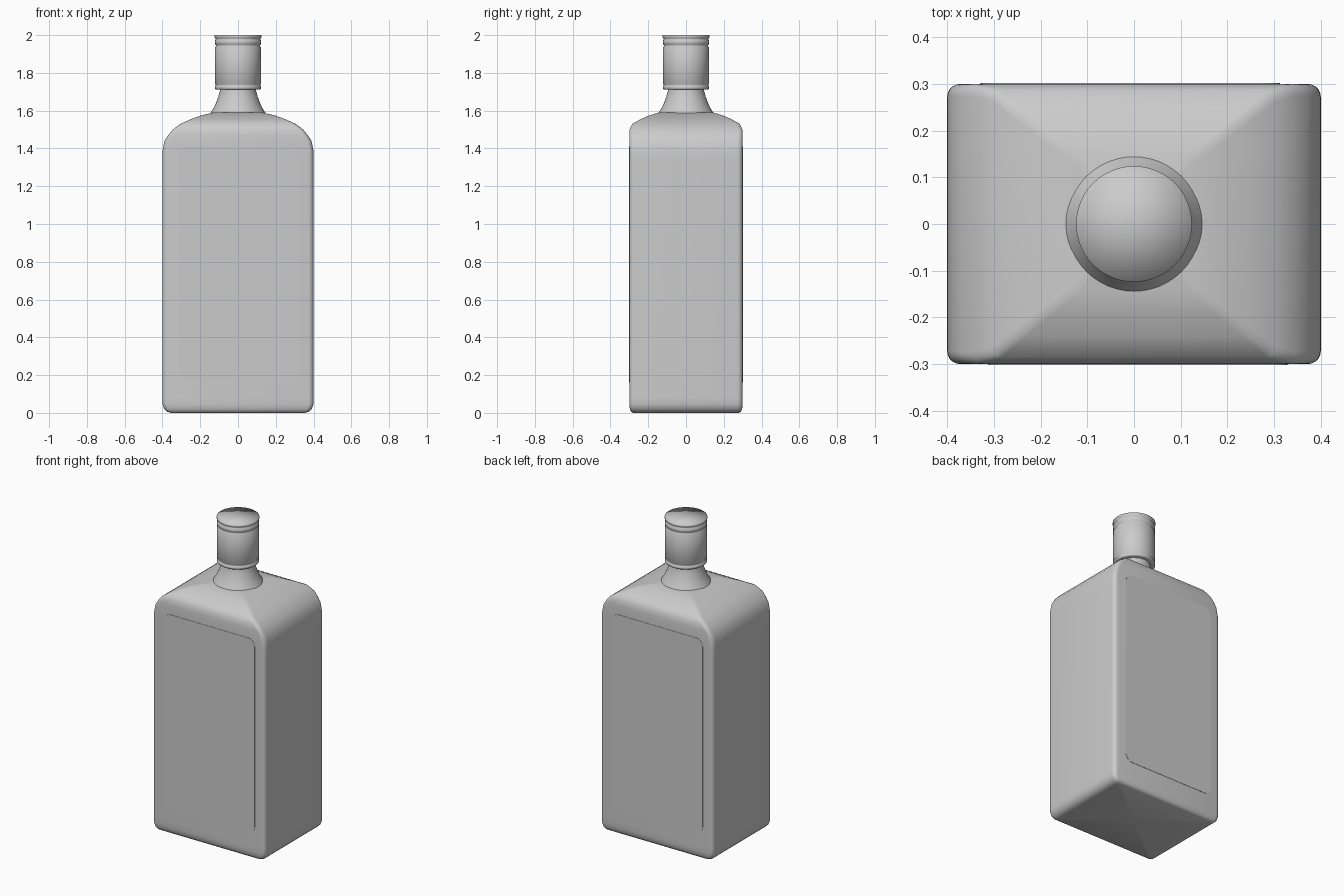
import bpy, bmesh, math

if "Cube" in bpy.data.objects:
    bpy.data.objects.remove(bpy.data.objects["Cube"])


def rounded_rect(cx, cy, hx, hy, r, seg):
    """Counter-clockwise outline of a rectangle with rounded corners."""
    pts = []
    for k, (sx, sy) in enumerate([(1, 1), (-1, 1), (-1, -1), (1, -1)]):
        for i in range(seg + 1):
            a = math.pi / 2 * (k + i / seg)
            pts.append((cx + sx * (hx - r) + r * math.cos(a),
                        cy + sy * (hy - r) + r * math.sin(a)))
    return pts


def circle(r, n):
    return [(r * math.cos(2 * math.pi * i / n), r * math.sin(2 * math.pi * i / n)) for i in range(n)]


def loft(name, rings, angle=None):
    """Skin a stack of closed 3D rings and cap both ends."""
    bm = bmesh.new()
    loops = [[bm.verts.new(p) for p in ring] for ring in rings]
    n = len(loops[0])
    for a, b in zip(loops, loops[1:]):
        for i in range(n):
            j = (i + 1) % n
            bm.faces.new((a[i], a[j], b[j], b[i]))
    caps = [bm.faces.new(loops[0]), bm.faces.new(loops[-1])]
    bmesh.ops.poke(bm, faces=caps)
    bmesh.ops.recalc_face_normals(bm, faces=bm.faces)
    mesh = bpy.data.meshes.new(name)
    bm.to_mesh(mesh)
    bm.free()
    ob = bpy.data.objects.new(name, mesh)
    bpy.context.collection.objects.link(ob)
    bpy.context.view_layer.objects.active = ob
    ob.select_set(True)
    if angle is None:
        bpy.ops.object.shade_smooth()
    else:
        bpy.ops.object.shade_smooth_by_angle(angle=math.radians(angle))
    ob.select_set(False)
    return ob


# Body: rounded rectangles (z, half width, half depth, corner radius)
sections = [(0.0, 0.355, 0.28, 0.02), (0.006, 0.375, 0.29, 0.022),
            (0.02, 0.39, 0.297, 0.025), (0.045, 0.4, 0.3, 0.028),
            (0.08, 0.4, 0.3, 0.028), (1.34, 0.4, 0.3, 0.028),
            (1.39, 0.399, 0.3, 0.028), (1.44, 0.389, 0.3, 0.028),
            (1.47, 0.37, 0.3, 0.026), (1.5, 0.345, 0.298, 0.024),
            (1.53, 0.305, 0.285, 0.022), (1.555, 0.25, 0.24, 0.02),
            (1.575, 0.195, 0.195, 0.018), (1.59, 0.13, 0.145, 0.016)]
loft("bottle_body", [[(x, y, z) for x, y in rounded_rect(0, 0, hx, hy, r, 5)]
                     for z, hx, hy, r in sections], 40)


def turned(name, profile, angle=None, n=48):
    return loft(name, [[(x, y, z) for x, y in circle(r, n)] for r, z in profile], angle)


# Flared neck
turned("neck", [(0.152, 1.575), (0.143, 1.592), (0.128, 1.615), (0.115, 1.645),
                (0.104, 1.675), (0.096, 1.705), (0.095, 1.73)], 40)

# Screw cap with grooves near both ends
turned("cap", [(0.118, 1.712), (0.123, 1.715), (0.123, 1.728), (0.118, 1.733),
               (0.118, 1.738), (0.122, 1.744), (0.122, 1.935), (0.117, 1.942),
               (0.117, 1.948), (0.123, 1.954), (0.123, 1.97), (0.118, 1.976),
               (0.118, 1.982), (0.124, 1.988), (0.124, 2.0)])

# Thin label panels, front and back
outline = rounded_rect(0.008, 0.785, 0.321, 0.625, 0.045, 6)
for name, s in (("front_label", 1), ("back_label", -1)):
    loft(name, [[(s * x, -s * d, z) for x, z in outline] for d in (0.295, 0.302)], 30)
